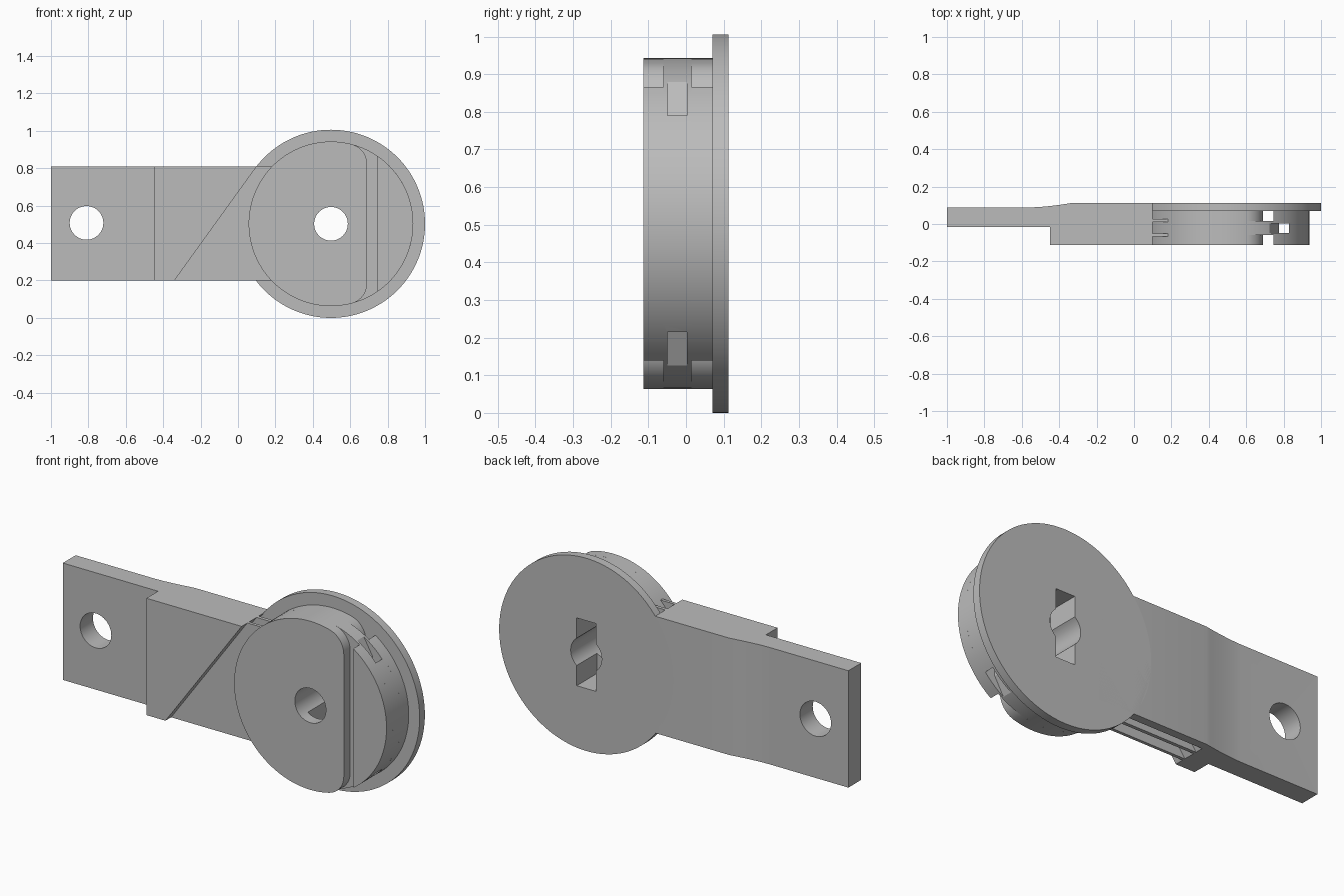
import bpy, bmesh, math
from math import cos, sin, pi

cube = bpy.data.objects.get("Cube")
if cube:
    bpy.data.objects.remove(cube, do_unlink=True)

grey = bpy.data.materials.new("plain grey")
grey.use_nodes = True
GREY = (0.5, 0.5, 0.5, 1)
grey.diffuse_color = GREY
grey.node_tree.nodes["Principled BSDF"].inputs["Base Color"].default_value = GREY

CX, CZ = 0.497, 0.503          # drum axis
R_FLANGE, R_DRUM, R_HOLE = 0.503, 0.44, 0.09
FRONT, STEP, BACK = -0.113, 0.07, 0.113
LOW, HIGH = 0.2, 0.81          # arm edges


def prism(name, points, lo, hi, axis="Y"):
    """Extrude a closed outline: (x, z) along Y, or (x, y) along Z."""
    bm = bmesh.new()
    place = (lambda p, d: (p[0], d, p[1])) if axis == "Y" else (lambda p, d: (p[0], p[1], d))
    face = bm.faces.new([bm.verts.new(place(p, lo)) for p in points])
    ext = bmesh.ops.extrude_face_region(bm, geom=[face])
    move = (0, hi - lo, 0) if axis == "Y" else (0, 0, hi - lo)
    verts = [v for v in ext["geom"] if isinstance(v, bmesh.types.BMVert)]
    bmesh.ops.translate(bm, verts=verts, vec=move)
    bmesh.ops.recalc_face_normals(bm, faces=bm.faces)
    mesh = bpy.data.meshes.new(name)
    bm.to_mesh(mesh)
    bm.free()
    mesh.materials.append(grey)
    obj = bpy.data.objects.new(name, mesh)
    bpy.context.collection.objects.link(obj)
    return obj


def arc(cx, cz, r, a0, a1, n):
    return [(cx + r * cos(a0 + (a1 - a0) * i / n), cz + r * sin(a0 + (a1 - a0) * i / n))
            for i in range(n + 1)]


def circle(cx, cz, r, n=96):
    return arc(cx, cz, r, 0, 2 * pi, n)[:-1]


def rect(x0, x1, z0, z1):
    return [(x0, z0), (x1, z0), (x1, z1), (x0, z1)]


def cut(obj, cutters):
    for c in cutters:
        mod = obj.modifiers.new("cut", "BOOLEAN")
        mod.operation, mod.solver, mod.object = "DIFFERENCE", "EXACT", c
    bpy.context.view_layer.update()
    graph = bpy.context.evaluated_depsgraph_get()
    mesh = bpy.data.meshes.new_from_object(obj.evaluated_get(graph))
    obj.modifiers.clear()
    obj.data = mesh


# Arm with an eased rise on its back face
ease = [(-0.33 - 0.22 * t / 8, BACK - 0.024 * (1 - (1 - t / 8) ** 1.6)) for t in range(9)]
arm = prism("arm", [(-1, -0.017), (-0.45, -0.017), (-0.45, STEP), (0.3, STEP), (0.3, BACK)]
            + ease + [(-1, 0.089)], LOW, HIGH, "Z")

# Thick block with a slanted end, and the two thin ribs joining it to the drum
block = prism("slanted_block", [(-0.45, LOW), (-0.34, LOW), (0.1, HIGH), (-0.45, HIGH)],
              FRONT, STEP)
rib_shape = [(-0.345, LOW), (0.184, LOW), (0.3, CZ), (0.184, HIGH), (0.095, HIGH)]
ribs = [prism("front_rib", rib_shape, -0.066, -0.05),
        prism("back_rib", rib_shape, 0.01, 0.028)]

# Flange and the drum core
flange = prism("flange", circle(CX, CZ, R_FLANGE, 128), STEP, BACK)
core = prism("drum_core", circle(CX, CZ, R_DRUM), -0.06, 0.015)

# Main drum cheeks: a circle cut flat on one side with rounded corners
fil, flat = 0.11, 0.69
fx = flat - fil - CX
fz = math.sqrt((R_DRUM - fil) ** 2 - fx ** 2)
tan = math.atan2(fz, fx)
cheek_shape = (arc(CX, CZ, R_DRUM, tan, 2 * pi - tan, 80)
               + arc(CX + fx, CZ - fz, fil, -tan, 0, 10)[1:]
               + arc(CX + fx, CZ + fz, fil, 0, tan, 10)[:-1])

# Small end cheeks: the remaining circle segment
half = math.acos((0.745 - CX) / R_DRUM)
end_shape = arc(CX, CZ, R_DRUM, -half, half, 32)

cheeks, ends = [], []
for side, lo, hi in (("front", FRONT, -0.06), ("back", 0.015, STEP)):
    cheeks.append(prism(side + "_drum_cheek", cheek_shape, lo, hi))
    ends.append(prism(side + "_drum_end", end_shape, lo, hi))

# Cutters: arm hole, axle hole, key slot and cord slot
arm_hole = prism("arm_hole_cutter", circle(-0.81, 0.508, R_HOLE, 48), -0.3, 0.3)
axle = prism("axle_cutter", circle(CX, CZ, R_HOLE, 48), -0.3, 0.3)
key = prism("key_cutter", rect(CX - 0.055, CX + 0.055, CZ - 0.177, CZ + 0.177), -0.055, 0.3)
cord = prism("cord_cutter", [(0.83, -0.1), (0.83, 1.1), (0.724, 1.1), (0.724, 0.88),
                             (0.775, 0.79), (0.775, 0.216), (0.724, 0.126), (0.724, -0.1)],
             -0.049, 0.003)
cut(arm, [arm_hole])
cut(flange, [axle, key])
cut(core, [axle, key, cord])
cut(cheeks[0], [axle])
cut(cheeks[1], [axle, key])
for c in (arm_hole, axle, key, cord):
    bpy.data.objects.remove(c, do_unlink=True)

# Smooth the round walls, keep the edges crisp
bpy.ops.object.select_all(action="DESELECT")
for obj in [arm, block, flange, core] + ribs + cheeks + ends:
    obj.select_set(True)
    bpy.context.view_layer.objects.active = obj
bpy.ops.object.shade_smooth_by_angle(angle=math.radians(25))
